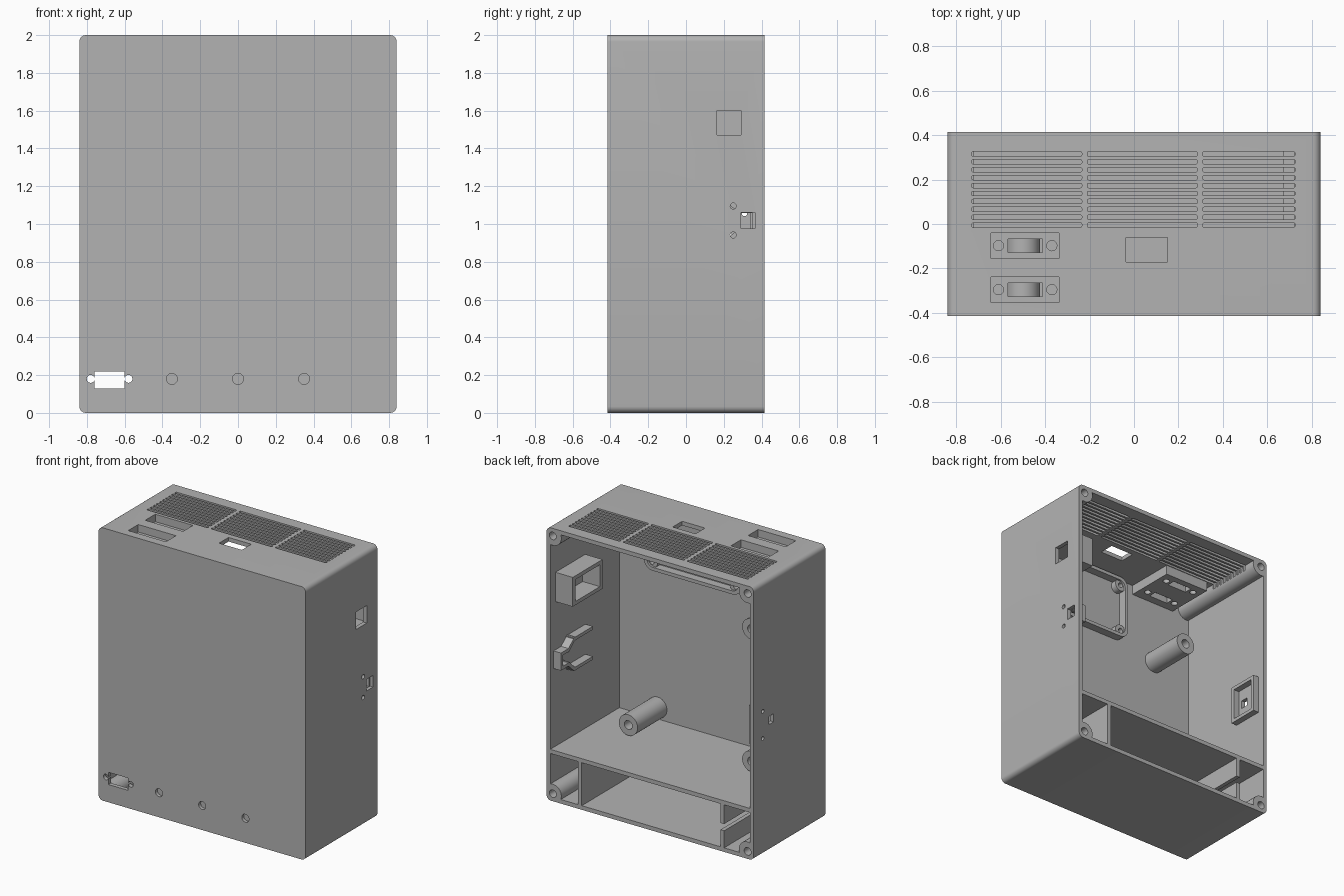
import bpy, bmesh
from math import pi, cos, sin, hypot

cube = bpy.data.objects.get("Cube")
if cube:
    bpy.data.objects.remove(cube, do_unlink=True)

grey = bpy.data.materials.new("grey_plastic")
grey.use_nodes = True
COLOUR = (0.45, 0.45, 0.45, 1)
grey.diffuse_color = COLOUR
grey.node_tree.nodes["Principled BSDF"].inputs["Base Color"].default_value = COLOUR

X, Y, Z = "x", "y", "z"


def rounded(u0, u1, v0, v1, r=0.0, n=6):
    """Rectangle outline with rounded corners."""
    if r <= 0:
        return [(u0, v0), (u1, v0), (u1, v1), (u0, v1)]
    corners = [(u1 - r, v1 - r), (u0 + r, v1 - r), (u0 + r, v0 + r), (u1 - r, v0 + r)]
    return [(cu + r * cos((k + i / n) * pi / 2), cv + r * sin((k + i / n) * pi / 2))
            for k, (cu, cv) in enumerate(corners) for i in range(n + 1)]


def circle(u, v, r, n=28):
    return [(u + r * cos(2 * pi * i / n), v + r * sin(2 * pi * i / n)) for i in range(n)]


def prism(name, outlines, axis, a, b):
    """Extrude one or more outlines along an axis from a to b."""
    place = {X: lambda u, v, t: (t, u, v), Y: lambda u, v, t: (u, t, v),
             Z: lambda u, v, t: (u, v, t)}[axis]
    bm = bmesh.new()
    for pts in outlines:
        low = [bm.verts.new(place(u, v, a)) for u, v in pts]
        high = [bm.verts.new(place(u, v, b)) for u, v in pts]
        bm.faces.new(low)
        bm.faces.new(high[::-1])
        for i in range(len(pts)):
            j = (i + 1) % len(pts)
            bm.faces.new((low[i], high[i], high[j], low[j]))
    bmesh.ops.recalc_face_normals(bm, faces=bm.faces[:])
    mesh = bpy.data.meshes.new(name)
    bm.to_mesh(mesh)
    bm.free()
    mesh.materials.append(grey)
    obj = bpy.data.objects.new(name, mesh)
    bpy.context.collection.objects.link(obj)
    return obj


def activate(obj):
    bpy.ops.object.select_all(action="DESELECT")
    obj.select_set(True)
    bpy.context.view_layer.objects.active = obj


def merge(name, objs):
    activate(objs[0])
    for o in objs:
        o.select_set(True)
    bpy.ops.object.join()
    objs[0].name = name
    return objs[0]


def cut(target, cutter, operation="DIFFERENCE"):
    mod = target.modifiers.new("cut", "BOOLEAN")
    mod.operation = operation
    mod.solver = "EXACT"
    mod.object = cutter
    activate(target)
    bpy.ops.object.modifier_apply(modifier=mod.name)
    bpy.data.objects.remove(cutter, do_unlink=True)


def smooth(obj):
    activate(obj)
    bpy.ops.object.shade_smooth_by_angle(angle=0.6)


W, D, H, T = 0.84, 0.415, 2.0, 0.03
IN = W - T
FRONT = -D + T
SHELF = 0.375

# Cavity: main bay above the shelf and three bays below it
cavity = prism("cavity", [
    rounded(-IN, IN, SHELF, H - T),
    rounded(-IN, -0.6, T, SHELF - T),
    rounded(-0.57, 0.555, T, SHELF - T),
    rounded(0.585, IN, T, SHELF - T)], Y, FRONT, D + 0.1)
corners = [(sx * 0.79, z) for sx in (-1, 1) for z in (0.055, 1.945)]
cut(cavity, prism("corner_posts", [circle(x, z, 0.07) for x, z in corners], Y, -0.6, 0.6))
cut(cavity, prism("connector_block", [rounded(-0.67, -0.31, -0.5, -0.02)], Z, 1.9, 2.1))

# Enclosure shell
shell = prism("enclosure_shell", [rounded(-W, W, 0, H, 0.035)], Y, -D, D)
cut(shell, cavity)

# Corner screw holes
cut(shell, prism("screw_holes", [circle(x, z, 0.028) for x, z in corners], Y, 0.1, 0.5))

# Top vents, window and connector pockets
vents = [rounded(x0, x1, y - 0.01, y + 0.01, 0.006, 2)
         for x0, x1 in ((-0.73, -0.235), (-0.21, 0.285), (0.31, 0.725))
         for y in [-0.005 + 0.0356 * i for i in range(10)]]
cut(shell, prism("vents", vents + [rounded(-0.035, 0.15, -0.17, -0.06)], Z, 1.93, 2.1))
rows = (-0.0975, -0.2955)
cut(shell, prism("pockets", [rounded(-0.643, -0.337, y - 0.058, y + 0.058) for y in rows],
                 Z, 1.945, 2.1))
ports = [rounded(-0.567, -0.413, y - 0.03, y + 0.03) for y in rows]
ports += [circle(x, y, 0.023, 20) for x in (-0.61, -0.37) for y in rows]
cut(shell, prism("ports", ports, Z, 1.8, 1.97))

# Front connector, its screw holes and three blind holes
cut(shell, prism("front_port", [rounded(-0.76, -0.6, 0.13, 0.22)], Y, -0.5, FRONT + 0.005))
cut(shell, prism("front_screws", [circle(x, 0.18, 0.021, 20) for x in (-0.78, -0.58)],
                 Y, -0.5, FRONT + 0.005))
cut(shell, prism("divider_slot", [rounded(-0.61, -0.56, 0.155, 0.205)], Y, FRONT, 0.5))
cut(shell, prism("blind_holes", [circle(x, 0.18, 0.029) for x in (-0.35, 0, 0.35)],
                 Y, -0.5, -D + 0.024))

# Side openings
cut(shell, prism("left_side_holes", [
    rounded(0.165, 0.292, 1.472, 1.6), rounded(0.29, 0.365, 0.975, 1.06),
    circle(0.25, 1.095, 0.016, 16), circle(0.25, 0.942, 0.016, 16)], X, 0.78, 0.9))
cut(shell, prism("right_side_holes", [
    rounded(0.185, 0.24, 0.93, 0.99),
    circle(0.31, 1.055, 0.014, 16), circle(0.31, 0.855, 0.014, 16)], X, -0.9, -0.78))
smooth(shell)

# Socket surround on the left wall
surround = prism("socket_surround", [rounded(0.01, 0.355, 1.435, 1.65)], X, 0.67, IN + 0.005)
cut(surround, prism("c", [rounded(0.04, 0.325, 1.462, 1.622)], X, 0.6, 0.9))

# Clip on the left wall: a bent band drawn as short bars
band = [(0.02, 1.125), (0.22, 1.125), (0.285, 1.07), (0.365, 1.07),
        (0.365, 0.965), (0.285, 0.965), (0.22, 0.905), (0.02, 0.905)]
bars = []
for (y0, z0), (y1, z1) in zip(band, band[1:]):
    k = 0.012 / hypot(y1 - y0, z1 - z0)
    dy, dz = (y1 - y0) * k, (z1 - z0) * k
    bars.append(prism("bar", [[(y0 - dy - dz, z0 - dz + dy), (y1 + dy - dz, z1 + dz + dy),
                               (y1 + dy + dz, z1 + dz - dy), (y0 - dy + dz, z0 - dz - dy)]],
                      X, 0.75, IN + 0.005))
merge("board_clip", bars)

# Frame on the right wall
frame = prism("switch_frame", [rounded(0.13, 0.365, 0.82, 1.1)], X, -IN - 0.005, -0.765)
cut(frame, prism("c", [rounded(0.155, 0.34, 0.845, 1.075)], X, -0.9, -0.7))

# Rounded mounting frame with screw lugs behind the front wall
mount = prism("front_mount", [rounded(-0.22, 0.57, 1.485, 1.955, 0.07)], Y, FRONT - 0.005, -0.325)
cut(mount, prism("c", [rounded(-0.195, 0.545, 1.51, 1.93, 0.05)], Y, -0.5, 0))
lugs = [(x, z) for x in (-0.165, 0.515) for z in (1.54, 1.9)]
cut(mount, prism("lugs", [circle(x, z, 0.045) for x, z in lugs], Y, FRONT - 0.005, -0.34), "UNION")
cut(mount, prism("c", [circle(x, z, 0.018, 16) for x, z in lugs], Y, FRONT + 0.01, 0))
smooth(mount)

# Long standoffs from the front wall
posts = [(-0.5, 1.43), (-0.5, 0.46), (0.5, 0.46)]
standoffs = prism("standoffs", [circle(x, z, 0.076, 36) for x, z in posts],
                  Y, FRONT - 0.005, -0.045)
cut(standoffs, prism("c", [circle(x, z, 0.032) for x, z in posts], Y, -0.25, 0.1))
smooth(standoffs)
